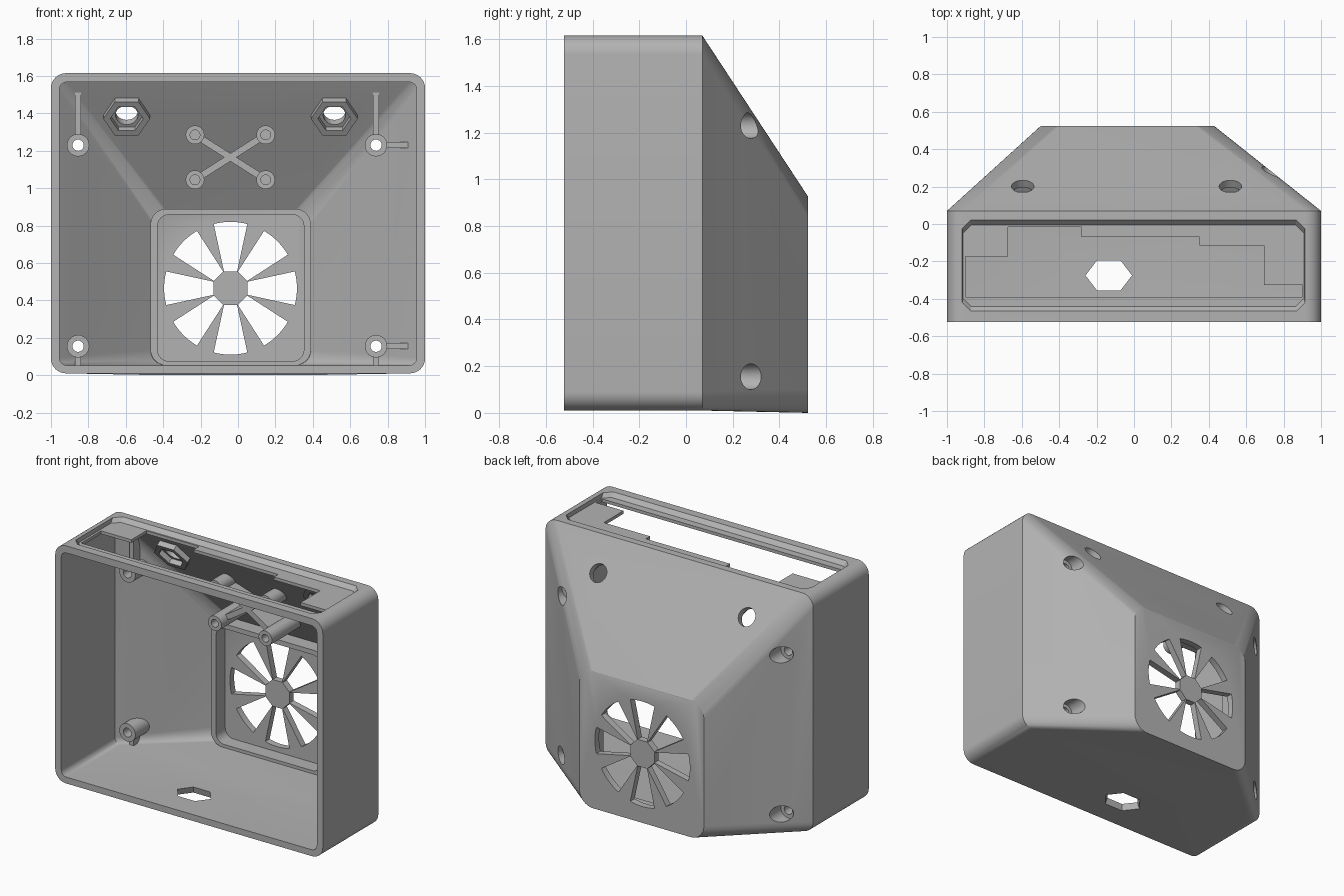
import bpy, bmesh, math
from mathutils import Vector

if "Cube" in bpy.data.objects:
    bpy.data.objects.remove(bpy.data.objects["Cube"])

grey = bpy.data.materials.new("plain_grey")
grey.use_nodes = True
grey.diffuse_color = (0.45, 0.45, 0.45, 1)
grey.node_tree.nodes["Principled BSDF"].inputs["Base Color"].default_value = (0.45, 0.45, 0.45, 1)


def loft(name, rings):
    """Closed solid through rings with equal point counts."""
    bm = bmesh.new()
    loops = [[bm.verts.new(p) for p in ring] for ring in rings]
    n = len(loops[0])
    for a, b in zip(loops, loops[1:]):
        for i in range(n):
            j = (i + 1) % n
            bm.faces.new((a[i], a[j], b[j], b[i]))
    bm.faces.new(loops[0])
    bm.faces.new(loops[-1])
    bmesh.ops.recalc_face_normals(bm, faces=bm.faces)
    mesh = bpy.data.meshes.new(name)
    bm.to_mesh(mesh)
    bm.free()
    obj = bpy.data.objects.new(name, mesh)
    mesh.materials.append(grey)
    bpy.context.collection.objects.link(obj)
    return obj


def rounded(y, x0, x1, z0, z1, r, seg=8):
    """Rounded rectangle facing the y axis."""
    pts = []
    corners = [(x1 - r, z1 - r), (x0 + r, z1 - r), (x0 + r, z0 + r), (x1 - r, z0 + r)]
    for k, (cx, cz) in enumerate(corners):
        for i in range(seg + 1):
            a = math.pi / 2 * (k + i / seg)
            pts.append((cx + r * math.cos(a), y, cz + r * math.sin(a)))
    return pts


def rod(name, start, end, r1, r2=None, sides=32, squash=1):
    """Straight prism or cylinder between two points."""
    start, end = Vector(start), Vector(end)
    u = Vector((1, 0, 0))
    v = (end - start).normalized().cross(u)
    angles = [2 * math.pi * i / sides for i in range(sides)]
    return loft(name, [[c + (u * math.cos(a) + v * math.sin(a) * squash) * r for a in angles]
                       for c, r in ((start, r1), (end, r2 or r1))])


def bar(name, p, q, width, y0, y1):
    """Thin wall between two (x, z) points, from y0 to y1."""
    p, q = Vector(p), Vector(q)
    d = (q - p).normalized() * width / 2
    side = Vector((-d.y, d.x))
    outline = [p + side, q + side, q - side, p - side]
    return loft(name, [[(c.x, y, c.y) for c in outline] for y in (y0, y1)])


def boolean(obj, tool, op="DIFFERENCE", keep=False):
    mod = obj.modifiers.new("cut", "BOOLEAN")
    mod.operation, mod.object, mod.solver = op, tool, "EXACT"
    bpy.context.view_layer.objects.active = obj
    bpy.ops.object.modifier_apply(modifier=mod.name)
    if not keep:
        bpy.data.objects.remove(tool)


# Hollow housing tapering to the fan panel
shell = loft("housing", [rounded(-0.523, -1, 1, 0.01, 1.615, 0.08),
                         rounded(0.07, -1, 1, 0.01, 1.615, 0.08),
                         rounded(0.523, -0.5, 0.43, 0, 0.925, 0.1)])
clip = loft("clip_volume", [rounded(-0.6, -0.98, 0.98, 0.03, 1.59, 0.06),
                            rounded(0.06, -0.98, 0.98, 0.03, 1.59, 0.06),
                            rounded(0.5, -0.485, 0.41, 0.025, 0.91, 0.09)])
clip.hide_render = True
boolean(shell, loft("cavity", [rounded(-0.7, -0.955, 0.955, 0.053, 1.567, 0.04),
                               rounded(0.05, -0.955, 0.955, 0.053, 1.567, 0.04),
                               rounded(0.478, -0.468, 0.39, 0.054, 0.89, 0.08)]))

# Fan slots around the hub
hub_x, hub_z = -0.04, 0.465
for k in range(8):
    a = k * math.pi / 4
    profile = [(0.09, -0.035), (0.09, 0.035)]
    profile += [(0.355 * math.cos(t * 0.064), 0.355 * math.sin(t * 0.064)) for t in range(4, -5, -1)]
    rings = [[(hub_x + r * math.cos(a) - s * math.sin(a), y, hub_z + r * math.sin(a) + s * math.cos(a))
              for r, s in profile] for y in (0.4, 0.6)]
    boolean(shell, loft("fan_slot", rings))


# Sloped lid recess in the roof, with a stepped opening
def chamfered(x0, x1, y0, y1, z, c=0.045):
    return [(x0 + c, y0, z), (x1 - c, y0, z), (x1, y0 + c, z), (x1, y1 - c, z),
            (x1 - c, y1, z), (x0 + c, y1, z), (x0, y1 - c, z), (x0, y0 + c, z)]


boolean(shell, loft("recess", [chamfered(-0.915, 0.91, -0.44, -0.005, 1.588),
                               chamfered(-0.92, 0.915, -0.475, 0.03, 1.625)]))
steps = [(-0.9, -0.39), (-0.9, -0.175), (-0.675, -0.175), (-0.675, -0.015), (-0.28, -0.015),
         (-0.28, -0.07), (0.35, -0.07), (0.35, -0.115), (0.695, -0.115), (0.695, -0.325),
         (0.9, -0.325), (0.9, -0.39)]
boolean(shell, loft("opening", [[(x, y, z) for x, y in steps] for z in (1.5, 1.7)]))

# Flared six-sided hole in the floor
boolean(shell, rod("floor_hole", (-0.135, -0.275, -0.02), (-0.135, -0.275, 0.08), 0.15, 0.115, 6, 0.75))

# Raised rim around the fan
rim = loft("fan_rim", [rounded(y, -0.468, 0.39, 0.053, 0.89, 0.085) for y in (0.38, 0.49)])
boolean(rim, loft("rim_inside", [rounded(y, -0.43, 0.352, 0.075, 0.858, 0.06) for y in (0.3, 0.6)]))
parts = [shell, rim]

# Nut holders and holes in the sloped back
normal = Vector((0, 0.69, 0.453)).normalized()
for side, x in (("right", -0.595), ("left", 0.515)):
    p = Vector((x, 0.2, 1.415))
    nut = rod(side + "_nut_holder", p - normal * 0.02, p - normal * 0.08, 0.125, sides=6)
    boolean(nut, rod("pocket", p - normal * 0.045, p - normal * 0.2, 0.088, sides=6))
    hole = rod("hole", p + normal * 0.1, p - normal * 0.2, 0.06)
    pocket = rod("pocket", p - normal * 0.045, p - normal * 0.2, 0.088, sides=6)
    boolean(nut, hole, keep=True)
    boolean(shell, hole)
    boolean(shell, pocket)
    parts.append(nut)

# Screw posts with ribs and counterbored holes
for side, x, floor_y in (("right", -0.855, 0.13), ("left", 0.738, 0.19)):
    for level, z, rib_z in (("upper", 1.23, 1.56), ("lower", 0.155, 0.04)):
        post = rod(f"{level}_{side}_post", (x, 0.04, z), (x, 0.5, z), 0.06)
        boolean(post, bar("rib", (x, z), (x, rib_z), 0.032, 0.085, 0.5), "UNION")
        if side == "left":
            boolean(post, bar("rib", (x, z), (0.94, z), 0.032, 0.085, 0.5), "UNION")
        boolean(post, clip, "INTERSECT", keep=True)
        for r, y in ((0.03, -0.1), (0.055, floor_y)):
            bore = rod("bore", (x, y, z), (x, 0.7, z), r)
            boolean(post, bore, keep=True)
            boolean(shell, bore)
        parts.append(post)

# Four standoffs joined by a cross brace
xs, zs = (-0.23, 0.148), (1.285, 1.045)
brace = bar("cross_brace", (xs[0], zs[0]), (xs[1], zs[1]), 0.036, 0.15, 0.5)
boolean(brace, bar("arm", (xs[0], zs[1]), (xs[1], zs[0]), 0.036, 0.15, 0.5), "UNION")
for x in xs:
    for z in zs:
        boolean(brace, rod("standoff", (x, 0.08, z), (x, 0.5, z), 0.05), "UNION")
boolean(brace, clip, "INTERSECT")
for x in xs:
    for z in zs:
        boolean(brace, rod("bore", (x, 0, z), (x, 0.2, z), 0.026))
parts.append(brace)

# Smooth rounded surfaces, keep edges sharp
bpy.ops.object.select_all(action="DESELECT")
for obj in parts:
    obj.select_set(True)
bpy.context.view_layer.objects.active = shell
bpy.ops.object.shade_smooth_by_angle(angle=math.radians(30))
